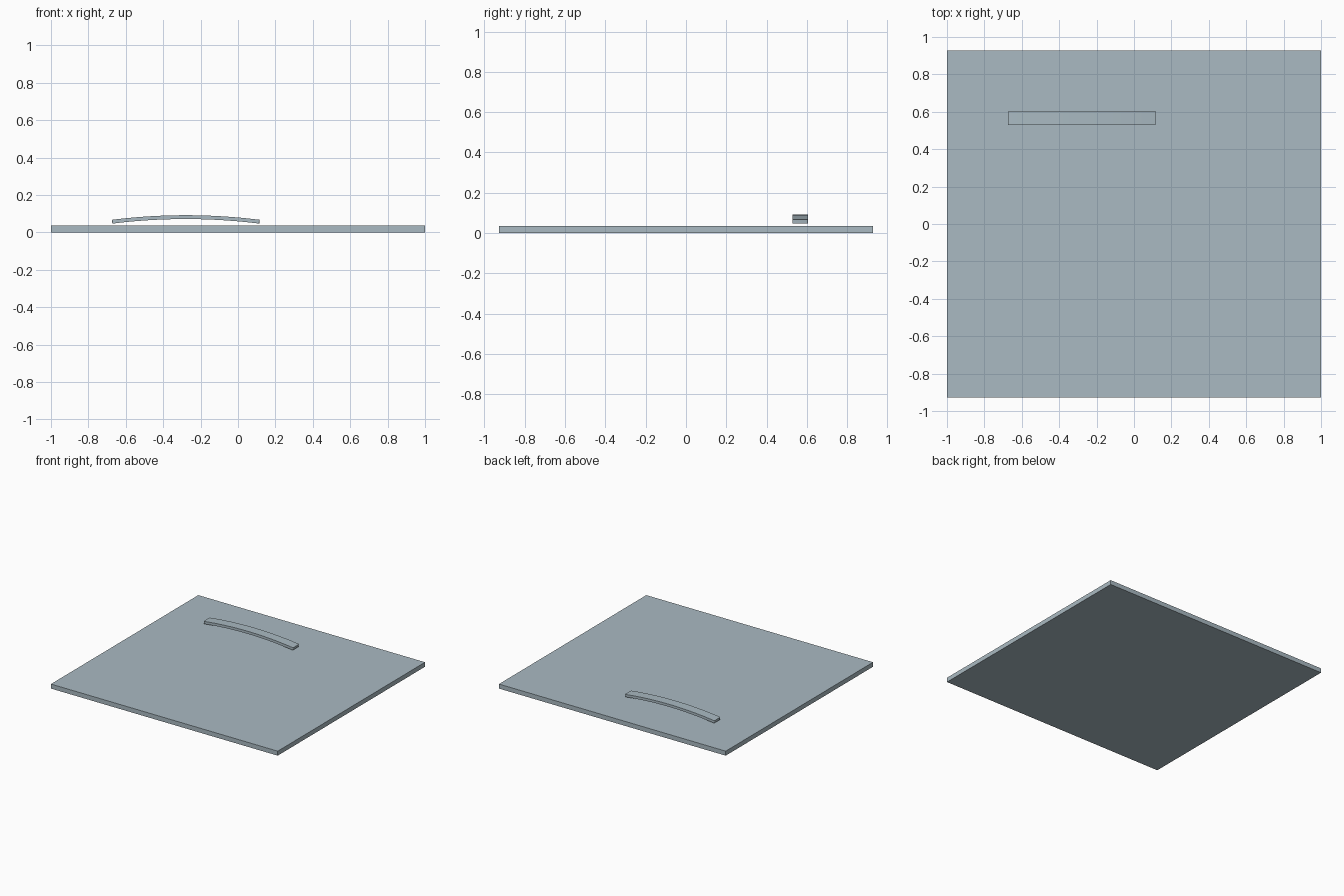
import bpy
import bmesh
import math

cube = bpy.data.objects.get("Cube")
if cube:
    bpy.data.objects.remove(cube, do_unlink=True)

# Single blue-grey finish
RGBA = (0.40, 0.49, 0.54, 1.0)
paint = bpy.data.materials.new("blue_grey")
paint.use_nodes = True
paint.diffuse_color = RGBA
bsdf = next(n for n in paint.node_tree.nodes if n.type == 'BSDF_PRINCIPLED')
bsdf.inputs["Base Color"].default_value = RGBA


def add_object(name, bm):
    bmesh.ops.recalc_face_normals(bm, faces=bm.faces[:])
    mesh = bpy.data.meshes.new(name)
    bm.to_mesh(mesh)
    bm.free()
    mesh.materials.append(paint)
    obj = bpy.data.objects.new(name, mesh)
    bpy.context.collection.objects.link(obj)
    return obj


# Flat panel
PANEL_T = 0.036
bm = bmesh.new()
bmesh.ops.create_cube(bm, size=1.0)
bmesh.ops.scale(bm, vec=(2.0, 1.856, PANEL_T), verts=bm.verts[:])
bmesh.ops.translate(bm, vec=(0, 0, PANEL_T / 2), verts=bm.verts[:])
add_object("panel", bm)

# Bowed handle: rectangular section swept along a shallow arc
CX, TOP_Z = -0.279, 0.092
HALF, RISE, THICK = 0.395, 0.0245, 0.0205
Y0, Y1 = 0.528, 0.605
SEGMENTS = 24
radius = (HALF ** 2 + RISE ** 2) / (2 * RISE)
max_angle = math.asin(HALF / radius)

bm = bmesh.new()
rings = []
for i in range(SEGMENTS + 1):
    a = max_angle * (2 * i / SEGMENTS - 1)
    ring = []
    for r, y in ((radius, Y0), (radius, Y1), (radius - THICK, Y1), (radius - THICK, Y0)):
        ring.append(bm.verts.new((CX + r * math.sin(a), y,
                                  TOP_Z - radius + r * math.cos(a))))
    rings.append(ring)
for a, b in zip(rings, rings[1:]):
    for k in range(4):
        n = (k + 1) % 4
        bm.faces.new((a[k], a[n], b[n], b[k]))
bm.faces.new(rings[0])
bm.faces.new(rings[-1])

# Round the four upright corners at the ends
corners = [bm.edges.get((ring[i], ring[j]))
           for ring in (rings[0], rings[-1]) for i, j in ((1, 2), (3, 0))]
bmesh.ops.bevel(bm, geom=corners, offset=0.007, offset_type='OFFSET',
                segments=4, profile=0.5, affect='EDGES')
handle = add_object("handle", bm)

bpy.ops.object.select_all(action='DESELECT')
handle.select_set(True)
bpy.context.view_layer.objects.active = handle
bpy.ops.object.shade_smooth_by_angle(angle=math.radians(30))
